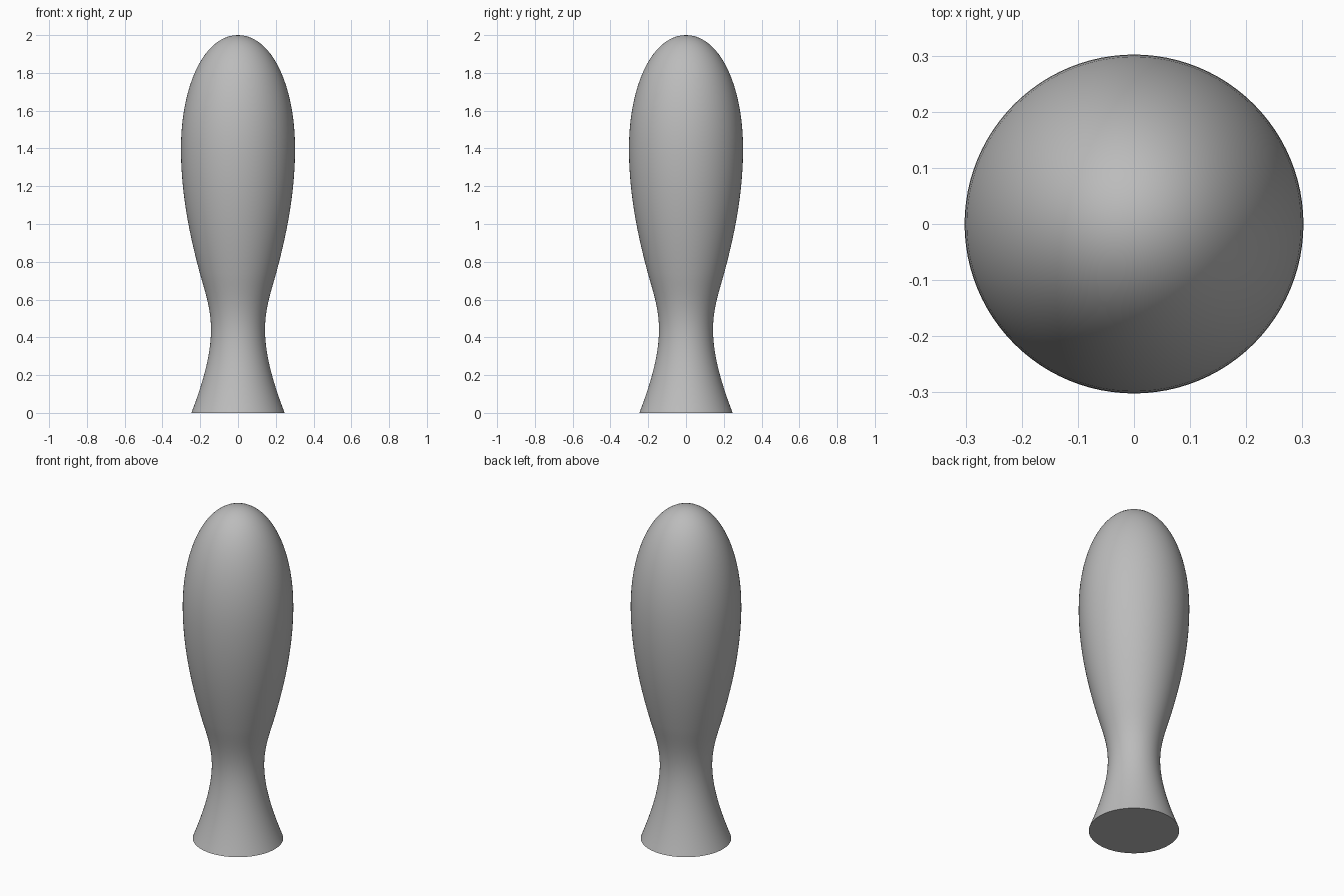
import bpy, bmesh, math
from mathutils import Vector, geometry

cube = bpy.data.objects.get("Cube")
if cube:
    bpy.data.objects.remove(cube, do_unlink=True)

# Plain grey material
grey = bpy.data.materials.new("plain_grey")
grey.use_nodes = True
colour = (0.5, 0.5, 0.5, 1)
grey.diffuse_color = colour
grey.node_tree.nodes["Principled BSDF"].inputs["Base Color"].default_value = colour

# Handle profile as (radius, height) Bezier spans: start, handle, handle, end
spans = [
    ((0.247, 0), (0.185, 0.16), (0.143, 0.31), (0.143, 0.44)),        # flared foot
    ((0.143, 0.44), (0.143, 0.56), (0.178, 0.65), (0.202, 0.74)),     # neck
    ((0.202, 0.74), (0.256, 0.94), (0.302, 1.16), (0.302, 1.40)),     # swelling grip
    ((0.302, 1.40), (0.302, 1.73), (0.18, 2.0), (0, 2.0)),            # rounded end
]
profile = [Vector((0, 0, 0))]
for span in spans:
    points = geometry.interpolate_bezier(*[Vector((r, 0, z)) for r, z in span], 20)
    profile += points if len(profile) == 1 else points[1:]

# Turn the profile about the z axis
bm = bmesh.new()
verts = [bm.verts.new(p) for p in profile]
edges = [bm.edges.new(pair) for pair in zip(verts, verts[1:])]
bmesh.ops.spin(bm, geom=verts + edges, cent=(0, 0, 0), axis=(0, 0, 1),
               angle=math.tau, steps=96, use_merge=True)
bmesh.ops.remove_doubles(bm, verts=bm.verts, dist=0.0001)
bmesh.ops.recalc_face_normals(bm, faces=bm.faces)
mesh = bpy.data.meshes.new("turned_handle")
bm.to_mesh(mesh)
bm.free()
mesh.materials.append(grey)

handle = bpy.data.objects.new("turned_handle", mesh)
bpy.context.collection.objects.link(handle)
bpy.context.view_layer.objects.active = handle
handle.select_set(True)
bpy.ops.object.shade_smooth_by_angle(angle=math.radians(40))
